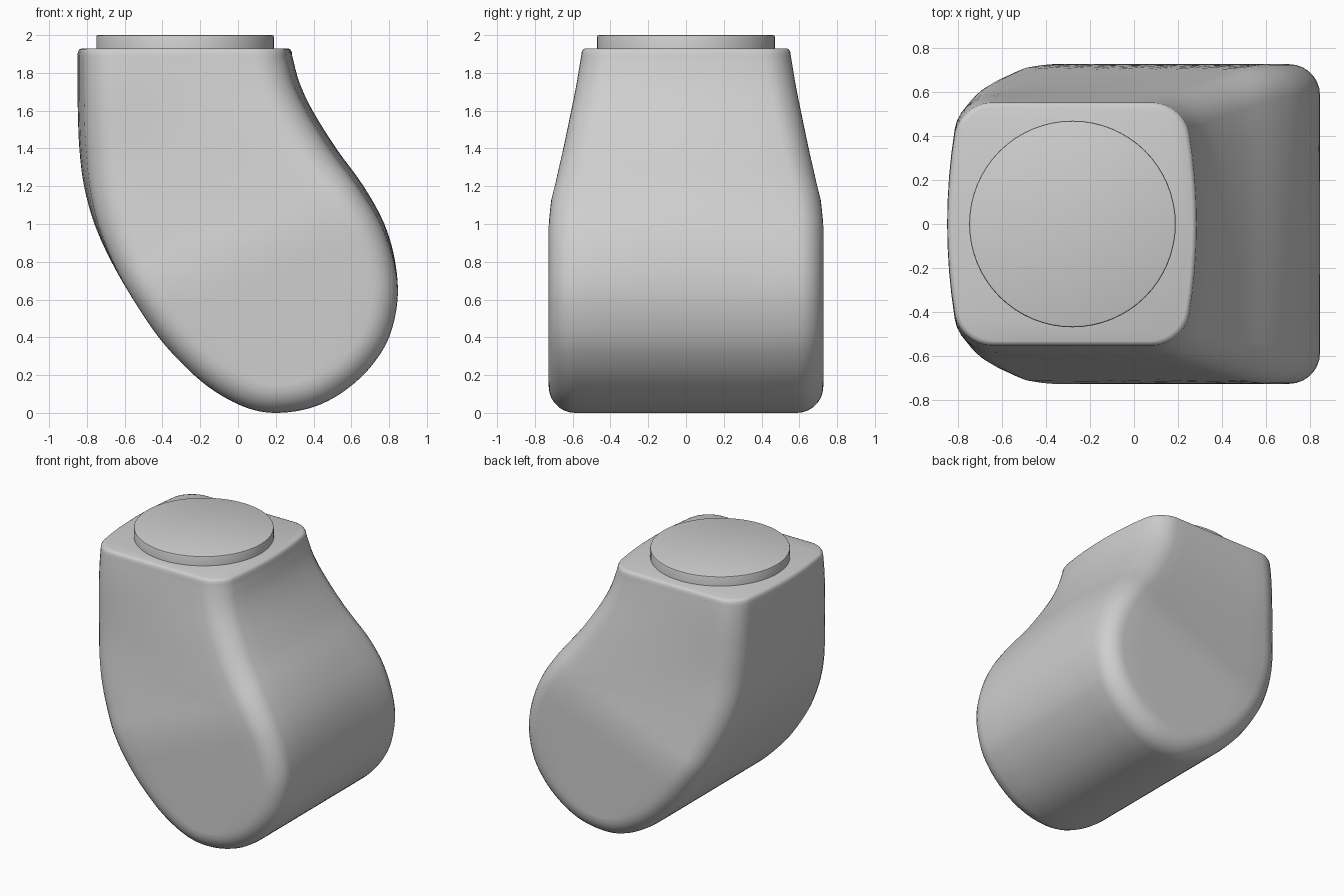
import bpy, bmesh, math
from mathutils import Vector

cube = bpy.data.objects.get("Cube")
if cube:
    bpy.data.objects.remove(cube, do_unlink=True)

grey = bpy.data.materials.new("plain grey")
grey.use_nodes = True
grey.diffuse_color = (0.62, 0.62, 0.62, 1)
grey.node_tree.nodes["Principled BSDF"].inputs["Base Color"].default_value = grey.diffuse_color

# Silhouette rows from top to bottom: height, right-hand x, left-hand x
ROWS = [(1.89, -.85, .287), (1.75, -.85, .325), (1.6, -.848, .395),
        (1.4, -.84, .52), (1.2, -.815, .665), (1.0, -.76, .775),
        (.8, -.67, .832), (.6, -.555, .845), (.4, -.42, .8),
        (.25, -.285, .708), (.14, -.16, .595), (.06, -.03, .47),
        (.015, .085, .34), (0, .2, .2)]
# Half depth against slanted height
DEPTH = [(.75, .727), (.9, .715), (1.03, .69), (1.25, .655),
         (1.5, .618), (1.7, .585), (1.89, .555)]
FILLET = .14
CENTRE_X = -.28


def smooth(v):
    v = min(1, max(0, v))
    return v * v * (3 - 2 * v)


def half_depth(x, z):
    s = z - .4 * x * smooth((1.9 - z) / .7)
    if s <= DEPTH[0][0]:
        return DEPTH[0][1]
    for (a, wa), (b, wb) in zip(DEPTH, DEPTH[1:]):
        if s <= b:
            return wa + (wb - wa) * (s - a) / (b - a)
    return DEPTH[-1][1]


def spline(points, after, steps=4):
    """Catmull-Rom curve; the extra point sets the final direction."""
    p = [2 * points[0] - points[1]] + points + [after]
    out = []
    for a, b, c, d in zip(p, p[1:], p[2:], p[3:]):
        for k in range(steps):
            t = k / steps
            out.append(.5 * (2 * b + (c - a) * t + (2 * a - 5 * b + 4 * c - d) * t ** 2
                             + (3 * b - a - 3 * c + d) * t ** 3))
    return out + [points[-1]]


def inward(chain, other, sign):
    """Inward normals along one side of the silhouette."""
    normals = []
    for i in range(len(chain)):
        if i == 0:
            t = Vector((0, -1))
        else:
            end = chain[i + 1] if i + 1 < len(chain) else other[i - 1]
            t = (end - chain[i - 1]).normalized()
        normals.append(Vector((-t.y, t.x)) * sign)
    return normals


def wall(p, n, sign):
    """Middle of a side wall out to the flat face, across the rounded edge."""
    def place(q, y, w):
        bow = .06 * smooth((q.y - .6) / .8) * (y / w) ** 2
        return Vector((q.x + sign * bow, y, q.y))
    w = half_depth(p.x, p.y)
    pts = [place(p, (w - FILLET) * k / 4, w) for k in range(4)]
    for k in range(8):
        a = math.pi / 2 * k / 7
        q = p + n * FILLET * (1 - math.cos(a))
        w = half_depth(q.x, q.y)
        pts.append(place(q, w - FILLET * (1 - math.sin(a)), w))
    return pts


def section(pl, nl, pr, nr):
    """Closed loop round the body."""
    a, b = wall(pl, nl, 1), wall(pr, nr, -1)
    across = []
    for k in range(1, 8):
        q = a[-1].lerp(b[-1], k / 8)
        bump = half_depth(q.x, q.z)
        ends = (half_depth(a[-1].x, a[-1].z) * (1 - k / 8)
                + half_depth(b[-1].x, b[-1].z) * k / 8)
        q.y += bump - ends
        across.append(q)
    half = a + across + b[::-1]
    return half + [Vector((v.x, -v.y, v.z)) for v in half[-2:0:-1]]


def finish(name, bm):
    bmesh.ops.recalc_face_normals(bm, faces=bm.faces)
    mesh = bpy.data.meshes.new(name)
    bm.to_mesh(mesh)
    bm.free()
    mesh.materials.append(grey)
    obj = bpy.data.objects.new(name, mesh)
    bpy.context.collection.objects.link(obj)
    bpy.ops.object.select_all(action='DESELECT')
    obj.select_set(True)
    bpy.context.view_layer.objects.active = obj
    bpy.ops.object.shade_smooth_by_angle(angle=math.radians(40))
    return obj


# Curved body, lofted from the top rim down to the rounded foot
low = [Vector((a, z)) for z, a, b in ROWS]
high = [Vector((b, z)) for z, a, b in ROWS]
side_l, side_r = spline(low, high[-2]), spline(high, low[-2])
norm_l, norm_r = inward(side_l, side_r, 1), inward(side_r, side_l, -1)
loops = [section(*args) for args in zip(side_l, norm_l, side_r, norm_r)]

# Softened rim above the first section
for scale, z in ((.996, 1.91), (.983, 1.924), (.96, 1.93)):
    rim = [Vector((CENTRE_X + (v.x - CENTRE_X) * scale, v.y * scale, z))
           for v in section(side_l[0], norm_l[0], side_r[0], norm_r[0])]
    loops.insert(0, rim)

bm = bmesh.new()
rings = [[bm.verts.new(v) for v in loop] for loop in loops]
count = len(rings[0])
for upper, lower in zip(rings, rings[1:]):
    for i in range(count):
        j = (i + 1) % count
        bm.faces.new((upper[i], upper[j], lower[j], lower[i]))
bm.faces.new(rings[0])
bmesh.ops.remove_doubles(bm, verts=bm.verts, dist=.0005)
finish("curved_body", bm)

# Round connector disc on top
bm = bmesh.new()
bmesh.ops.create_cone(bm, cap_ends=True, segments=64, radius1=.47, radius2=.47, depth=.1)
bmesh.ops.translate(bm, verts=bm.verts, vec=(CENTRE_X, 0, 1.95))
top_edges = [e for e in bm.edges if all(v.co.z > 1.99 for v in e.verts)]
bmesh.ops.bevel(bm, geom=top_edges, offset=.008, segments=2, profile=.5, affect='EDGES')
finish("top_disc", bm)
